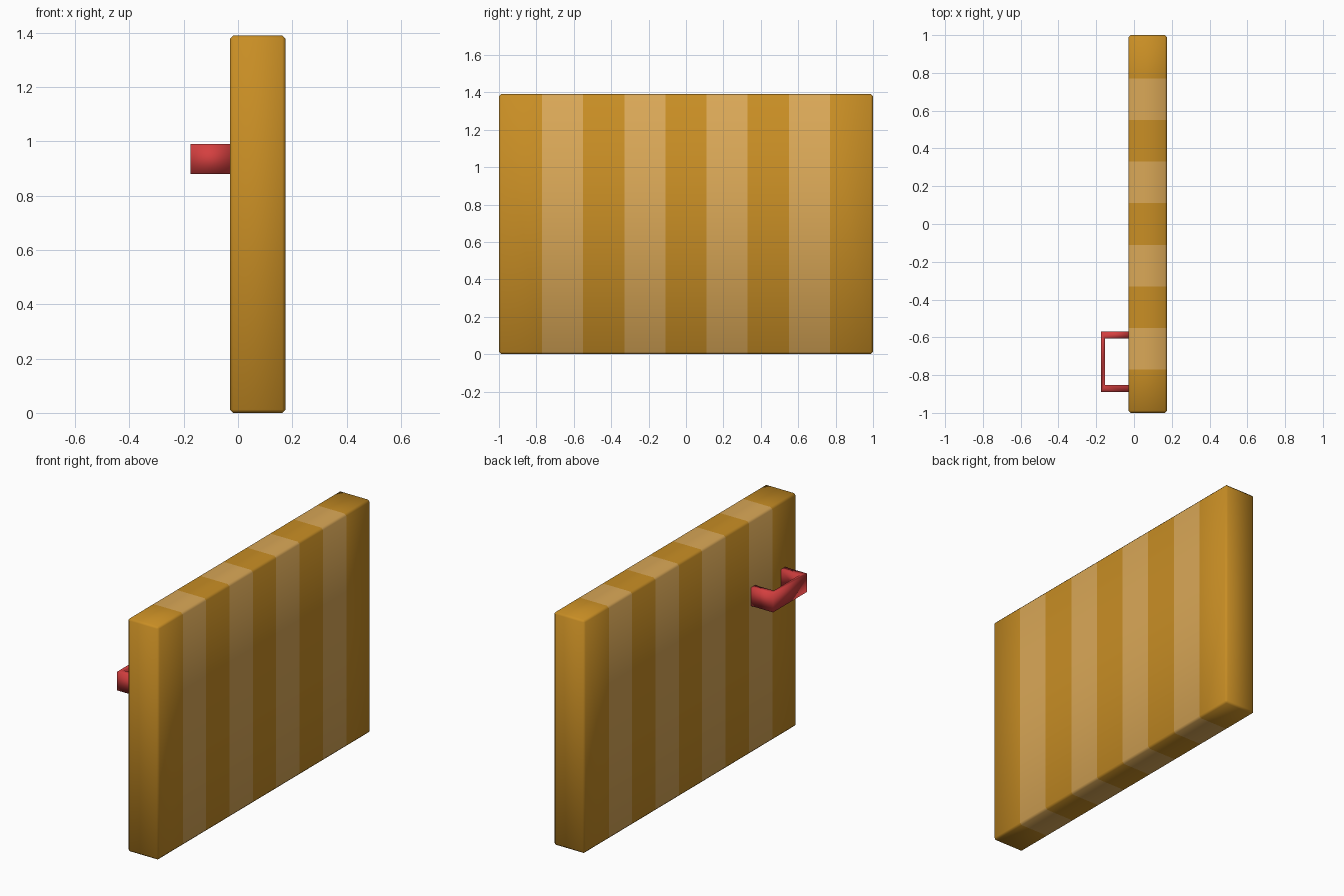
import bpy, bmesh
from mathutils import Vector

if "Cube" in bpy.data.objects:
    bpy.data.objects.remove(bpy.data.objects["Cube"])


def material(name, color):
    m = bpy.data.materials.new(name)
    m.diffuse_color = (*color, 1)
    m.use_nodes = True
    m.node_tree.nodes["Principled BSDF"].inputs["Base Color"].default_value = m.diffuse_color
    return m


def finish(bm, name, mats):
    bmesh.ops.recalc_face_normals(bm, faces=bm.faces[:])
    for f in bm.faces:
        f.smooth = True
    me = bpy.data.meshes.new(name)
    bm.to_mesh(me)
    bm.free()
    for m in mats:
        me.materials.append(m)
    ob = bpy.data.objects.new(name, me)
    bpy.context.collection.objects.link(ob)
    return ob


ochre = material("ochre wood", (0.58, 0.27, 0.018))
tan = material("light tan wood", (0.70, 0.39, 0.095))
red = material("red handle", (0.66, 0.05, 0.05))

# Panel: softly bevelled slab, cut into nine vertical stripes
bm = bmesh.new()
bmesh.ops.create_cube(bm, size=1)
for v in bm.verts:
    v.co = Vector((0.0725 + v.co.x * 0.205, v.co.y * 2, 0.695 + v.co.z * 1.39))
bmesh.ops.bevel(bm, geom=bm.edges[:], offset=0.012, segments=1,
                profile=0.5, affect='EDGES')
cuts = [-0.77 + 0.22 * i for i in range(8)]
for y in cuts:
    bmesh.ops.bisect_plane(bm, geom=bm.verts[:] + bm.edges[:] + bm.faces[:],
                           plane_co=(0, y, 0), plane_no=(0, 1, 0))
for f in bm.faces:
    y = f.calc_center_median().y
    f.material_index = sum(y > c for c in cuts) % 2
finish(bm, "door_panel", [ochre, tan])

# Handle: U-shaped profile extruded upwards
bm = bmesh.new()
outline = [(-0.025, -0.89), (-0.175, -0.89), (-0.175, -0.57), (-0.025, -0.57),
           (-0.025, -0.607), (-0.153, -0.607), (-0.153, -0.853), (-0.025, -0.853)]
low = [bm.verts.new((x, y, 0.88)) for x, y in outline]
top = [bm.verts.new((x, y, 0.99)) for x, y in outline]
n = len(outline)
for i in range(n):
    j = (i + 1) % n
    bm.faces.new((low[i], low[j], top[j], top[i]))
# top and bottom caps as three quads each
for ring in (low, top):
    for quad in ((0, 1, 6, 7), (1, 2, 5, 6), (2, 3, 4, 5)):
        bm.faces.new([ring[k] for k in quad])
finish(bm, "door_handle", [red])
